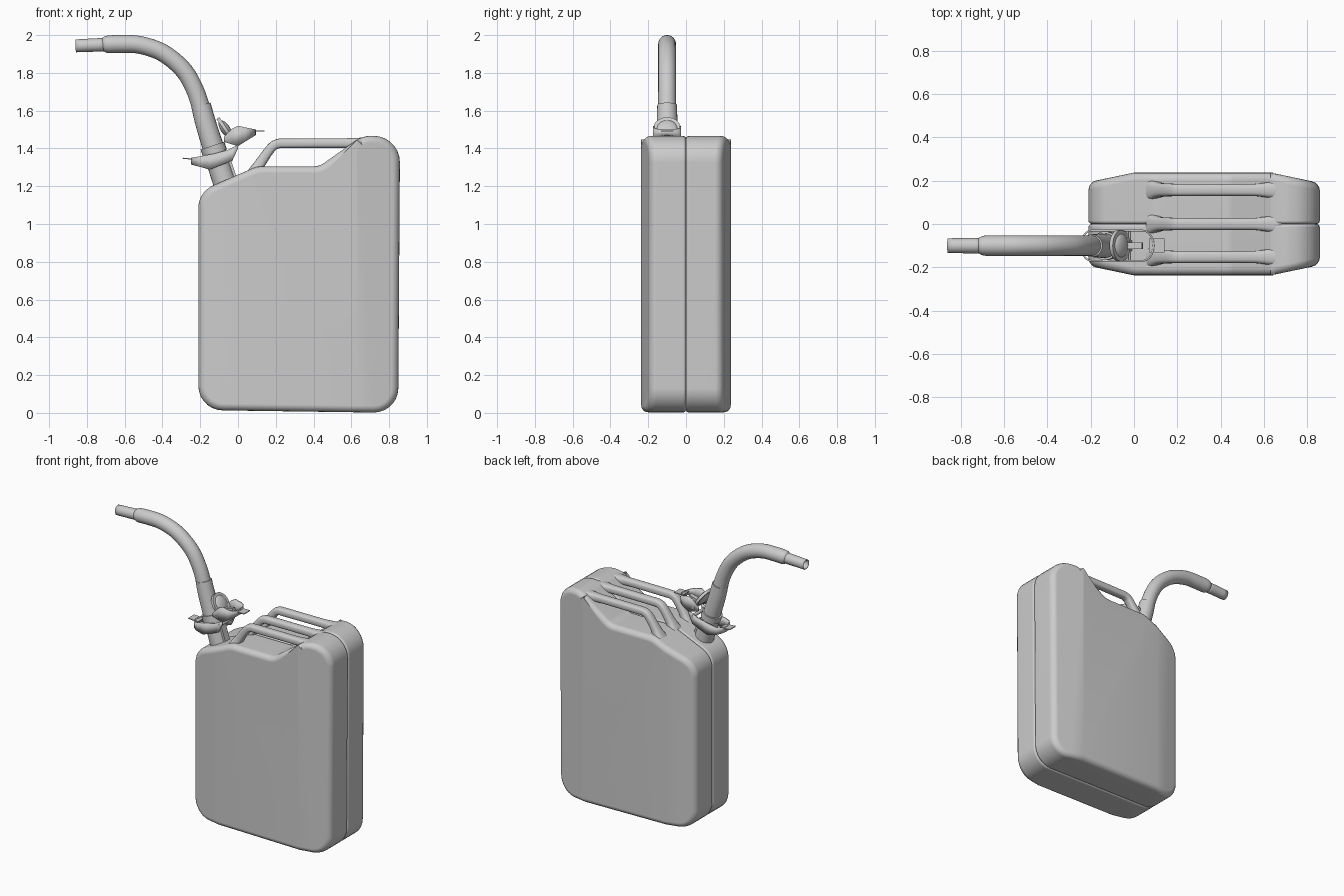
import bpy, bmesh, math
from mathutils import Vector, Matrix

if "Cube" in bpy.data.objects:
    bpy.data.objects.remove(bpy.data.objects["Cube"])

SY = -0.1  # centre line of the spout in y


def make(name, bm, angle=35):
    bmesh.ops.recalc_face_normals(bm, faces=bm.faces)
    me = bpy.data.meshes.new(name)
    bm.to_mesh(me)
    bm.free()
    ob = bpy.data.objects.new(name, me)
    bpy.context.collection.objects.link(ob)
    bpy.ops.object.select_all(action='DESELECT')
    ob.select_set(True)
    bpy.context.view_layer.objects.active = ob
    bpy.ops.object.shade_smooth_by_angle(angle=math.radians(angle))
    return ob


def rounded(corners, n=7):
    out = []
    for i, (x, z, r) in enumerate(corners):
        p = Vector((x, z))
        u = (Vector(corners[i - 1][:2]) - p).normalized()
        v = (Vector(corners[(i + 1) % len(corners)][:2]) - p).normalized()
        turn = math.pi - u.angle(v)
        t, h = r * math.tan(turn / 2), 4 / 3 * math.tan(turn / 4) * r
        a, b = p + u * t, p + v * t
        c, d = a - u * h, b - v * h
        for k in range(n + 1):
            s = k / n
            out.append(a * (1 - s)**3 + c * 3 * s * (1 - s)**2 + d * 3 * s * s * (1 - s) + b * s**3)
    return out


def split_at(pts, cx):
    for p in pts:
        if abs(p.x - cx) < 0.008:
            p.x = cx
    out = []
    for i, p in enumerate(pts):
        q = pts[(i + 1) % len(pts)]
        out.append(p)
        if (p.x - cx) * (q.x - cx) < -1e-12:
            out.append(p.lerp(q, (cx - p.x) / (q.x - p.x)))
    return out


def sweep(name, keys, y, sides=20, power=1.0, steps=5, caps=True, wall=0):
    """Tube along (x, z) keys; each key is x, z, half width in y, half height."""
    k = [Vector(p) for p in keys]
    k = [k[0] * 2 - k[1]] + k + [k[-1] * 2 - k[-2]]
    path = []
    for i in range(1, len(k) - 2):
        a, b, c, d = k[i - 1:i + 3]
        for s in range(steps):
            t = s / steps
            path.append(0.5 * (2 * b + (c - a) * t + (2 * a - 5 * b + 4 * c - d) * t * t
                               + (3 * b - a - 3 * c + d) * t**3))
    path.append(k[-2])
    bm = bmesh.new()
    rings = []
    for i, p in enumerate(path):
        t = path[min(i + 1, len(path) - 1)] - path[max(i - 1, 0)]
        t = Vector((t[0], t[1])).normalized()
        ring = []
        for j in range(sides):
            a = 2 * math.pi * j / sides
            c, s = math.cos(a), math.sin(a)
            c, s = [math.copysign(abs(q)**power, q) for q in (c, s)]
            ring.append(bm.verts.new((p[0] - t.y * s * p[3], y + c * p[2], p[1] + t.x * s * p[3])))
        rings.append(ring)
    for r, q in zip(rings, rings[1:]):
        for j in range(sides):
            bm.faces.new((r[j], r[(j + 1) % sides], q[(j + 1) % sides], q[j]))
    if caps:
        bm.faces.new(rings[0])
        bm.faces.new(rings[-1])
    ob = make(name, bm)
    if wall:
        m = ob.modifiers.new('wall', 'SOLIDIFY')
        m.thickness = wall
    return ob


def box(name, centre, size, tilt=0):
    bm = bmesh.new()
    bmesh.ops.create_cube(bm, size=1, matrix=Matrix.Translation(centre)
                          @ Matrix.Rotation(tilt, 4, 'Y') @ Matrix.Diagonal((*size, 1)))
    return make(name, bm)


def lerp_table(table, x):
    for (x0, v0), (x1, v1) in zip(table, table[1:]):
        if x <= x1 + 1e-9:
            return v0 + (v1 - v0) * (x - x0) / (x1 - x0)
    return table[-1][1]


def clamp(name, lo, hi, xs, w=0.07, bend=0.05):
    """U-shaped strap; xs runs from the open end to the closed end."""
    sgn = 1 if xs[-1] > xs[0] else -1
    side = [(x, w) for x in xs[:-1]]
    side += [(xs[-1] - sgn * bend * (1 - math.sin(a)), w * math.cos(a))
             for a in [math.pi / 2 * i / 5 for i in range(6)]]
    path = side + [(x, -y) for x, y in side[-2::-1]]
    bm = bmesh.new()
    cols = [[bm.verts.new((x, SY + y, lerp_table(t, x))) for t in (lo, hi)] for x, y in path]
    for a, b in zip(cols, cols[1:]):
        bm.faces.new((a[0], b[0], b[1], a[1]))
    ob = make(name, bm)
    m = ob.modifiers.new('plate', 'SOLIDIFY')
    m.thickness, m.offset = 0.008, 0


def pin(name, x, z, r, half):
    bm = bmesh.new()
    bmesh.ops.create_cone(bm, cap_ends=True, segments=14, radius1=r, radius2=r, depth=2 * half,
                          matrix=Matrix.Translation((x, SY, z)) @ Matrix.Rotation(math.pi / 2, 4, 'X'))
    make(name, bm)


# Body: one half shell with tapered ends, mirrored across the seam
prof = rounded([(-0.21, 0.015, 0.13), (0.848, 0.0, 0.13), (0.858, 1.467, 0.14), (0.66, 1.467, 0.15),
                (0.43, 1.305, 0.10), (0.10, 1.305, 0.14), (-0.21, 1.17, 0.13)])
for cx in (0.0, 0.63):
    prof = split_at(prof, cx)
bm = bmesh.new()
inner = [bm.verts.new((p.x, 0, p.y)) for p in prof]
outer = [bm.verts.new((p.x, -0.237 + 0.21 * max(0, -p.x, p.x - 0.63), p.y)) for p in prof]
n = len(prof)
for i in range(n):
    j = (i + 1) % n
    bm.faces.new((inner[i], inner[j], outer[j], outer[i]))
seam_face = bm.faces.new(inner)
for a, b in ((-9, 0), (0, 0.63), (0.63, 9)):
    bm.faces.new([v for v in outer if a - 1e-5 <= v.co.x <= b + 1e-5])
rim = [bm.edges.get((outer[i], outer[(i + 1) % n])) for i in range(n)]
seam = [bm.edges.get((inner[i], inner[(i + 1) % n])) for i in range(n)]
bmesh.ops.recalc_face_normals(bm, faces=bm.faces)
bmesh.ops.bevel(bm, geom=rim, offset=0.036, segments=4, profile=0.5, affect='EDGES', clamp_overlap=False)
bmesh.ops.bevel(bm, geom=[e for e in seam if e.is_valid], offset=0.015, segments=3, profile=0.5,
                affect='EDGES', clamp_overlap=False)
bmesh.ops.recalc_face_normals(bm, faces=bm.faces)
body = make('can_body', bm)
m = body.modifiers.new('other_half', 'MIRROR')
m.use_axis = (False, True, False)
m.use_mirror_merge = False
m = body.modifiers.new('normals', 'WEIGHTED_NORMAL')
m.keep_sharp = True

# Three carrying handles
for name, y in (('handle_front', -0.152), ('handle_middle', 0.0), ('handle_back', 0.157)):
    sweep(name, [(0.085, 1.27, 0.05, 0.035), (0.12, 1.325, 0.033, 0.028), (0.175, 1.402, 0.029, 0.025),
                 (0.21, 1.424, 0.028, 0.025), (0.26, 1.427, 0.028, 0.025), (0.53, 1.428, 0.028, 0.025),
                 (0.60, 1.428, 0.033, 0.027), (0.68, 1.428, 0.045, 0.03)], y, power=0.7)

# Filler neck, collar, and pouring spout
sweep('filler_neck', [(-0.055, 1.17, 0.062, 0.062), (-0.125, 1.385, 0.060, 0.060)], SY, 24)
sweep('neck_collar', [(-0.122, 1.375, 0.066, 0.066), (-0.135, 1.415, 0.066, 0.066)], SY, 24)
sweep('spout_socket', [(-0.12, 1.37, 0.057, 0.057), (-0.17, 1.53, 0.055, 0.055),
                       (-0.196, 1.63, 0.052, 0.052)], SY, 24)
sweep('spout_hose', [(-0.19, 1.60, 0.048, 0.048), (-0.23, 1.715, 0.047, 0.047),
                     (-0.293, 1.82, 0.047, 0.047), (-0.40, 1.907, 0.047, 0.047),
                     (-0.52, 1.948, 0.047, 0.047), (-0.62, 1.953, 0.047, 0.047),
                     (-0.69, 1.951, 0.046, 0.046), (-0.715, 1.949, 0.036, 0.036)],
      SY, 24, steps=6, caps=False)
sweep('spout_tip', [(-0.70, 1.950, 0.036, 0.036), (-0.86, 1.943, 0.034, 0.034)], SY, 24,
      caps=False, wall=0.005)

# Lower locking clamp with its lever tab and pivot
clamp('spout_clamp', [(-0.245, 1.315), (-0.15, 1.288), (-0.03, 1.335), (0.0, 1.40)],
      [(-0.245, 1.35), (-0.13, 1.372), (-0.06, 1.39), (0.0, 1.42)],
      [0.0, -0.03, -0.06, -0.13, -0.15, -0.245])
box('spout_clamp_tab', (-0.255, SY, 1.345), (0.075, 0.065, 0.006), 0.08)
pin('spout_clamp_pivot', -0.025, 1.385, 0.012, 0.074)
box('neck_latch', (-0.035, SY, 1.30), (0.02, 0.05, 0.12), -0.32)

# Open cap on its hinge strap
clamp('cap_clamp', [(-0.075, 1.435), (0.0, 1.412), (0.09, 1.47)],
      [(-0.075, 1.46), (-0.03, 1.505), (0.0, 1.52), (0.09, 1.50)],
      [-0.075, -0.03, 0.0, 0.09])
box('cap_clamp_tab', (0.105, SY, 1.493), (0.07, 0.065, 0.006))
pin('cap_pivot', -0.035, 1.45, 0.012, 0.074)
box('cap_arm', (-0.01, SY, 1.475), (0.10, 0.03, 0.02), -0.25)
tilt = Matrix.Translation((-0.065, SY, 1.50)) @ Matrix.Rotation(math.radians(56), 4, 'Y')
bm = bmesh.new()
bmesh.ops.create_cone(bm, cap_ends=True, segments=28, radius1=0.073, radius2=0.073, depth=0.018, matrix=tilt)
bmesh.ops.create_uvsphere(bm, u_segments=24, v_segments=12, radius=1,
                          matrix=tilt @ Matrix.Diagonal((0.058, 0.058, 0.025, 1)))
make('cap', bm)
